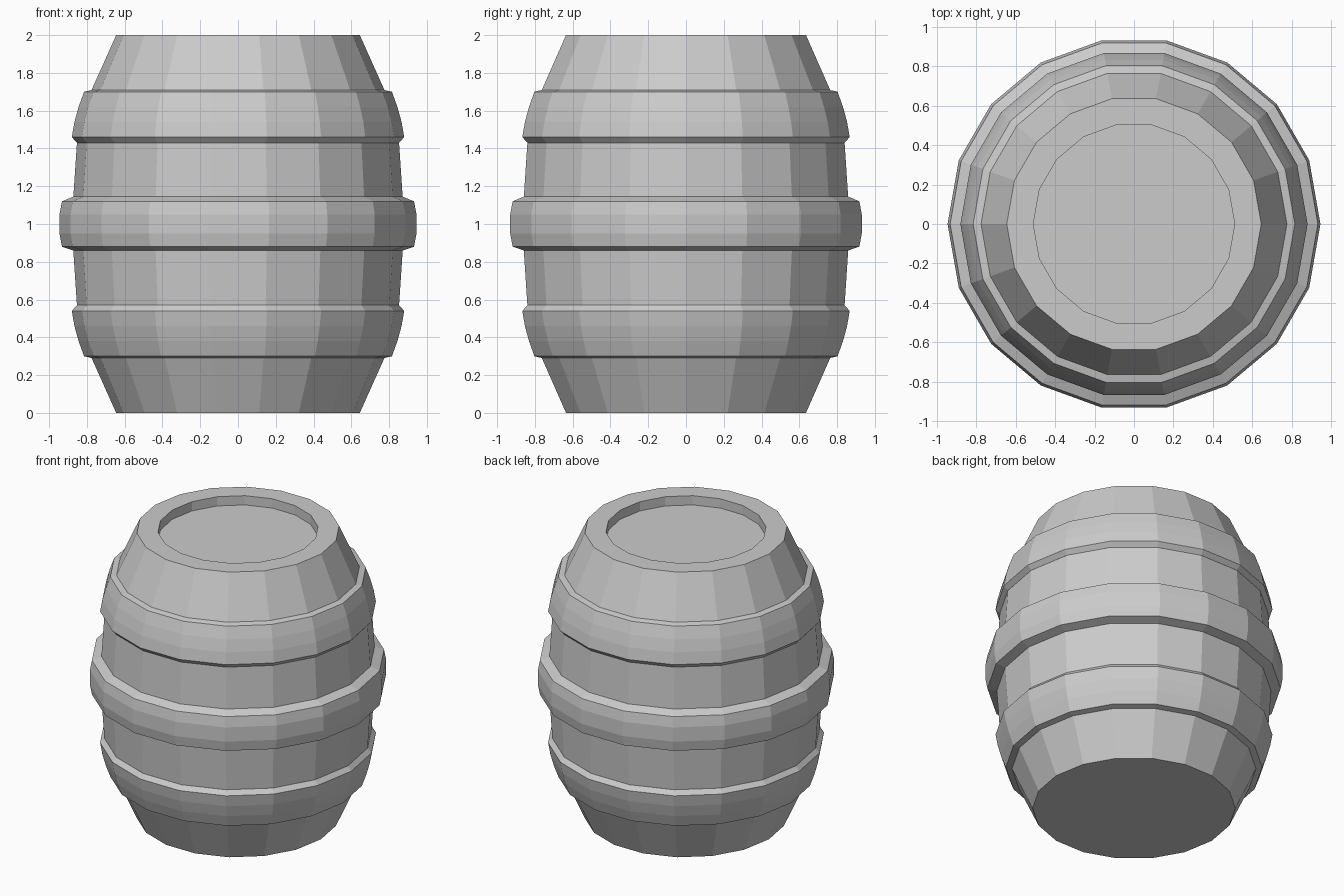
import bpy, bmesh
from math import cos, sin, tau

if "Cube" in bpy.data.objects:
    bpy.data.objects.remove(bpy.data.objects["Cube"])

SIDES = 18


def lathe(name, profile, closed=False):
    """Revolve (radius, z) points about z; closed joins last ring to first, otherwise ends are capped."""
    bm = bmesh.new()
    rings = [[bm.verts.new((r * cos(tau * i / SIDES), r * sin(tau * i / SIDES), z))
              for i in range(SIDES)] for r, z in profile]
    pairs = list(zip(rings, rings[1:]))
    if closed:
        pairs.append((rings[-1], rings[0]))
    for a, b in pairs:
        for i in range(SIDES):
            j = (i + 1) % SIDES
            bm.faces.new((a[i], a[j], b[j], b[i]))
    if not closed:
        bm.faces.new(rings[0][::-1])
        bm.faces.new(rings[-1])
    bmesh.ops.recalc_face_normals(bm, faces=bm.faces)
    mesh = bpy.data.meshes.new(name)
    bm.to_mesh(mesh)
    bm.free()
    obj = bpy.data.objects.new(name, mesh)
    bpy.context.collection.objects.link(obj)
    return obj


# Bulging wooden body with a recessed lid
lathe("barrel_body", [(0.645, 0), (0.775, 0.29), (0.852, 0.56), (0.872, 0.86),
                      (0.872, 1.14), (0.852, 1.44), (0.775, 1.71), (0.645, 2.0),
                      (0.51, 2.0), (0.51, 1.935)])

# Middle hoop
lathe("middle_hoop", [(0.85, 0.86), (0.872, 0.86), (0.932, 0.88), (0.945, 0.95),
                      (0.945, 1.05), (0.932, 1.12), (0.872, 1.145), (0.85, 1.145)], True)

# Lower hoop, and the upper hoop as its mirror image
hoop = [(0.75, 0.29), (0.772, 0.29), (0.815, 0.30), (0.844, 0.38), (0.866, 0.46),
        (0.88, 0.54), (0.853, 0.57), (0.83, 0.57)]
lathe("lower_hoop", hoop, True)
lathe("upper_hoop", [(r, 2 - z) for r, z in hoop], True)
